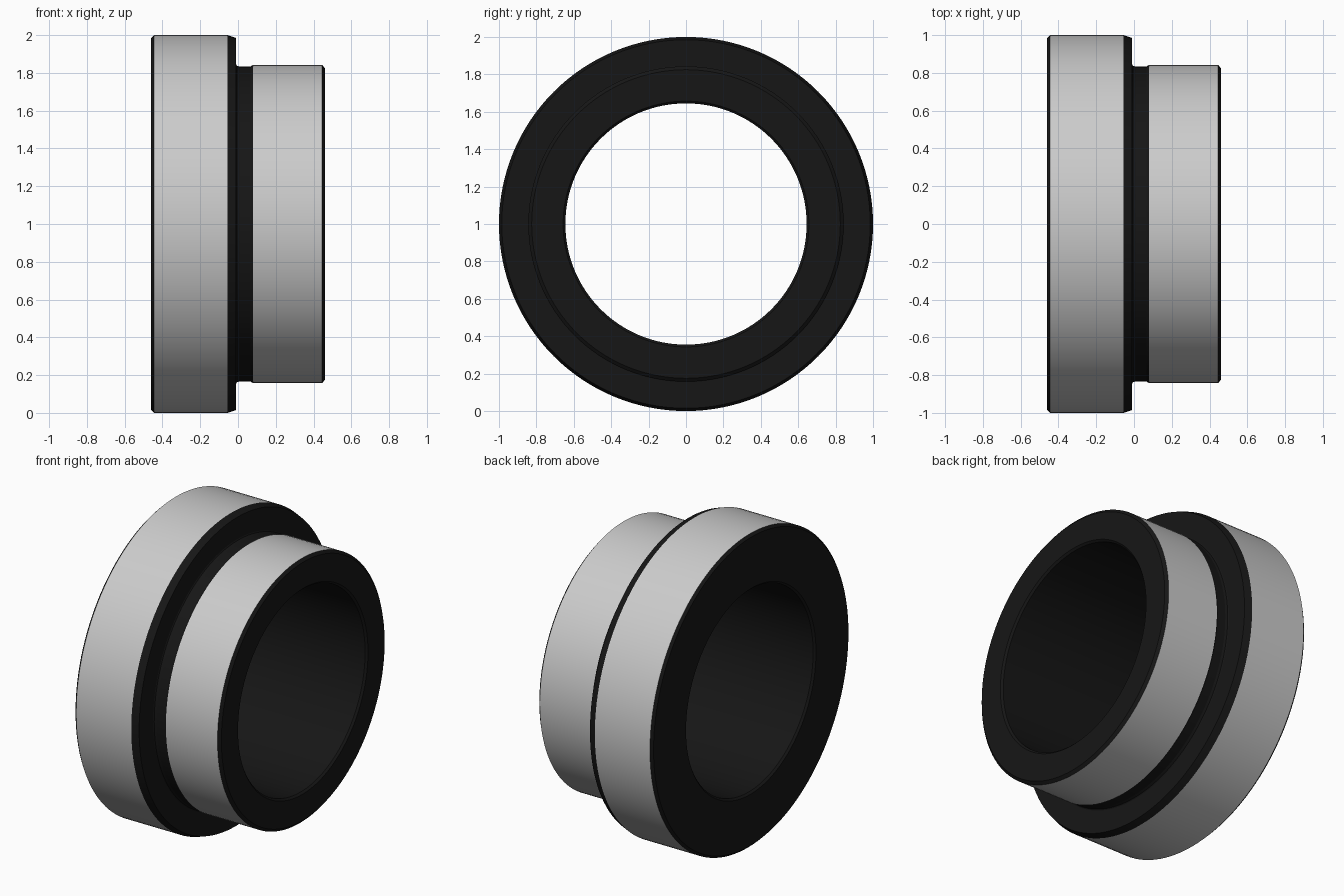
import bpy
import math

if "Cube" in bpy.data.objects:
    bpy.data.objects.remove(bpy.data.objects["Cube"])

SIDES = 128


def lathe(name, chains, material=None):
    """Revolve chains of (x, radius) points around the x axis at z = 1."""
    verts, faces = [], []
    for chain in chains:
        base = len(verts)
        for x, r in chain:
            for j in range(SIDES):
                a = 2 * math.pi * j / SIDES
                verts.append((x, r * math.cos(a), 1 + r * math.sin(a)))
        for i in range(len(chain) - 1):
            p, q = base + i * SIDES, base + (i + 1) * SIDES
            for j in range(SIDES):
                k = (j + 1) % SIDES
                faces.append((p + j, p + k, q + k, q + j))
    mesh = bpy.data.meshes.new(name)
    mesh.from_pydata(verts, [], faces)
    mesh.update()
    if material:
        mesh.materials.append(material)
    obj = bpy.data.objects.new(name, mesh)
    bpy.context.collection.objects.link(obj)
    bpy.ops.object.select_all(action='DESELECT')
    obj.select_set(True)
    bpy.context.view_layer.objects.active = obj
    bpy.ops.object.shade_smooth_by_angle(angle=math.radians(15))
    return obj


dark = bpy.data.materials.new("dark_finish")
dark.diffuse_color = (0.008, 0.008, 0.008, 1)
dark.use_nodes = True
dark.node_tree.nodes["Principled BSDF"].inputs["Base Color"].default_value = dark.diffuse_color

# Bright outer running surfaces
flange_band = [(-0.445, 1.0), (-0.055, 1.0)]
hub_band = [(0.08, 0.843), (0.445, 0.843)]
lathe("flange_outer_band", [flange_band])
lathe("hub_outer_band", [hub_band])

# Flange shoulder and relief groove between the two bands
groove = [flange_band[1], (-0.01, 0.985), (-0.01, 0.845), (-0.006, 0.838),
          (0.008, 0.833), (0.065, 0.833), hub_band[0]]

# Hub end face, bore with chamfered mouths, and flange end face
bore = [hub_band[1], (0.46, 0.825), (0.46, 0.657), (0.448, 0.645),
        (-0.448, 0.645), (-0.46, 0.657), (-0.46, 0.985), flange_band[0]]

lathe("dark_ring_body", [groove, bore], dark)
